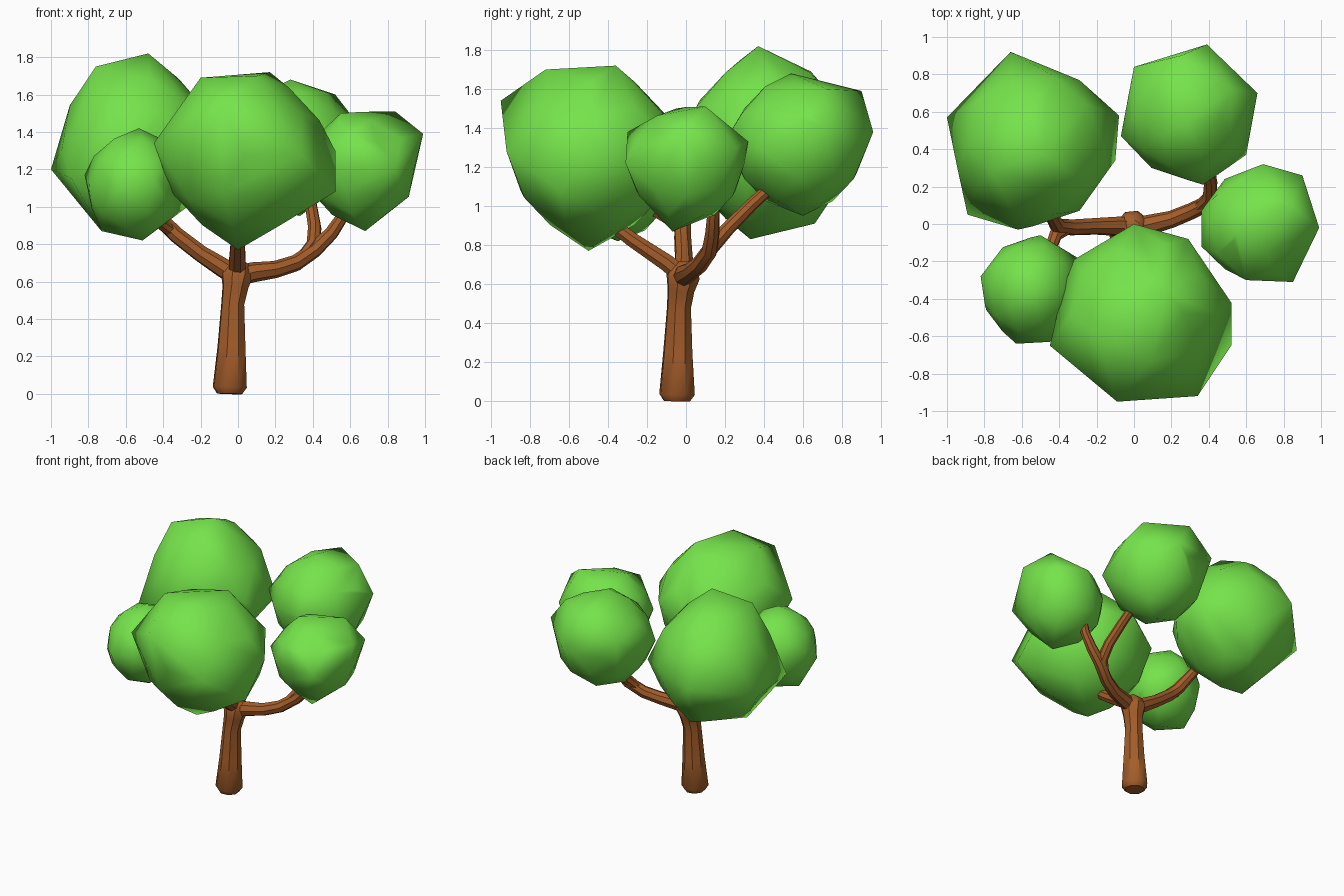
import bpy, bmesh, math
from mathutils import Vector

if "Cube" in bpy.data.objects:
    bpy.data.objects.remove(bpy.data.objects["Cube"])


def material(name, color):
    m = bpy.data.materials.new(name)
    m.diffuse_color = color
    m.use_nodes = True
    m.node_tree.nodes["Principled BSDF"].inputs["Base Color"].default_value = m.diffuse_color
    return m


BARK = material("bark", (0.37, 0.11, 0.023, 1))
LEAF = material("leaf", (0.18, 0.77, 0.07, 1))


def finish(name, bm, mat, angle):
    bmesh.ops.recalc_face_normals(bm, faces=bm.faces)
    me = bpy.data.meshes.new(name)
    bm.to_mesh(me)
    bm.free()
    ob = bpy.data.objects.new(name, me)
    bpy.context.collection.objects.link(ob)
    me.materials.append(mat)
    bpy.ops.object.select_all(action='DESELECT')
    ob.select_set(True)
    bpy.context.view_layer.objects.active = ob
    bpy.ops.object.shade_smooth_by_angle(angle=math.radians(angle))
    return ob


def limb(name, stations, sides=8):
    """Tapered tube through (x, y, z, radius) stations."""
    bm = bmesh.new()
    pts = [Vector(s[:3]) for s in stations]
    rings = []
    side = Vector((0.3, 1, 0.1))
    for i, p in enumerate(pts):
        t = (pts[min(i + 1, len(pts) - 1)] - pts[max(i - 1, 0)]).normalized()
        u = (side - t * side.dot(t)).normalized()
        v = t.cross(u)
        side = u
        ring = []
        for k in range(sides):
            a = 2 * math.pi * k / sides
            ring.append(bm.verts.new(p + (u * math.cos(a) + v * math.sin(a)) * stations[i][3]))
        rings.append(ring)
    for a, b in zip(rings, rings[1:]):
        for k in range(sides):
            n = (k + 1) % sides
            bm.faces.new((a[k], a[n], b[n], b[k]))
    bm.faces.new(rings[0][::-1])
    bm.faces.new(rings[-1])
    return finish(name, bm, BARK, 40)


def foliage(name, centre, radii, corners):
    """Faceted leaf clump: hull of a low-poly ball and a few protruding corners."""
    bm = bmesh.new()
    bmesh.ops.create_icosphere(bm, subdivisions=2, radius=0.96)
    for v in bm.verts:
        v.co = Vector([c + r * q for c, r, q in zip(centre, radii, v.co)])
    bmesh.ops.delete(bm, geom=bm.edges[:], context='EDGES_FACES')
    for c in corners:
        bm.verts.new(c)
    bmesh.ops.convex_hull(bm, input=bm.verts[:])
    loose = [v for v in bm.verts if not v.link_faces]
    bmesh.ops.delete(bm, geom=loose, context='VERTS')
    return finish(name, bm, LEAF, 60)


# trunk, flared at the foot and at the fork
limb("trunk", [(-.045, -.047, .0, .07), (-.044, -.046, .035, .095), (-.035, -.042, .25, .078),
               (-.028, -.036, .48, .064), (-.014, -.026, .57, .072), (-.005, -.015, .64, .09),
               (0, -.01, .69, .066), (0, -.01, .715, .03)])

# main branches and their forks
limb("left_branch", [(.02, -.02, .61, .055), (-.09, -.012, .68, .053), (-.2, -.012, .75, .046),
                     (-.33, -.018, .85, .044), (-.41, -.01, .93, .042), (-.47, .1, 1.05, .034)])
limb("left_front_twig", [(-.34, -.01, .86, .036), (-.42, -.06, .92, .036), (-.47, -.2, 1.0, .03)])
limb("front_branch", [(-.005, .02, .61, .05), (-.004, -.1, .71, .047), (0, -.28, .83, .04),
                      (0, -.45, .96, .034)])
limb("right_branch", [(-.03, -.03, .62, .05), (.08, -.005, .65, .054), (.2, .025, .665, .046),
                      (.31, .07, .70, .044), (.41, .12, .77, .042), (.5, .135, .86, .038),
                      (.56, .14, .95, .033), (.6, .15, 1.06, .03)])
limb("right_back_twig", [(.34, .08, .72, .035), (.405, .14, .80, .04), (.41, .22, .89, .036),
                         (.39, .34, 1.01, .033), (.37, .46, 1.12, .03)])

# leaf clumps
foliage("foliage_back_left", (-.54, .42, 1.31), (.44, .45, .46),
        [(-1, .57, 1.2), (-.48, .37, 1.82), (-.76, .28, 1.75), (-.55, .64, 1.69), (-.66, .92, 1.3),
         (-.89, .05, 1.15), (-.62, -.03, 1.3), (-.08, .58, 1.25), (-.1, .34, 1.2),
         (-.51, .33, .83), (-.5, .66, .91), (-.73, .3, .87)])
foliage("foliage_back_right", (.29, .58, 1.32), (.35, .36, .36),
        [(0, .84, 1.45), (.39, .96, 1.38), (.66, .70, 1.42), (.6, .37, 1.3), (.37, .21, 1.35),
         (-.07, .47, 1.35), (.28, .54, 1.68), (.25, .9, 1.59), (.52, .72, 1.6), (.33, .6, .95)])
foliage("foliage_front", (.04, -.48, 1.27), (.46, .45, .45),
        [(-.45, -.65, 1.34), (-.32, -.19, 1.3), (0, 0, 1.35), (.29, -.08, 1.35), (.52, -.42, 1.3),
         (.52, -.65, 1.08), (.34, -.92, 1.28), (-.09, -.95, 1.54), (-.2, -.6, 1.69),
         (.17, -.36, 1.72), (.1, -.72, 1.7), (0, -.5, .77)])
foliage("foliage_front_left", (-.55, -.35, 1.12), (.27, .29, .3),
        [(-.82, -.28, 1.17), (-.79, -.46, 1.05), (-.63, -.64, 1.12), (-.45, -.63, 1.15),
         (-.5, -.06, 1.15), (-.53, -.36, 1.42), (-.73, -.33, .87), (-.51, -.35, .82),
         (-.27, -.2, 1.0)])
foliage("foliage_right", (.66, 0, 1.21), (.31, .31, .31),
        [(.36, .07, 1.25), (.36, -.12, 1.25), (.85, -.31, 1.22), (.99, -.02, 1.39), (.9, .26, 1.3),
         (.69, .32, 1.33), (.84, .1, 1.51), (.55, -.05, 1.5), (.6, -.3, 1.38), (.89, 0, 1.09),
         (.68, -.07, .87)])
